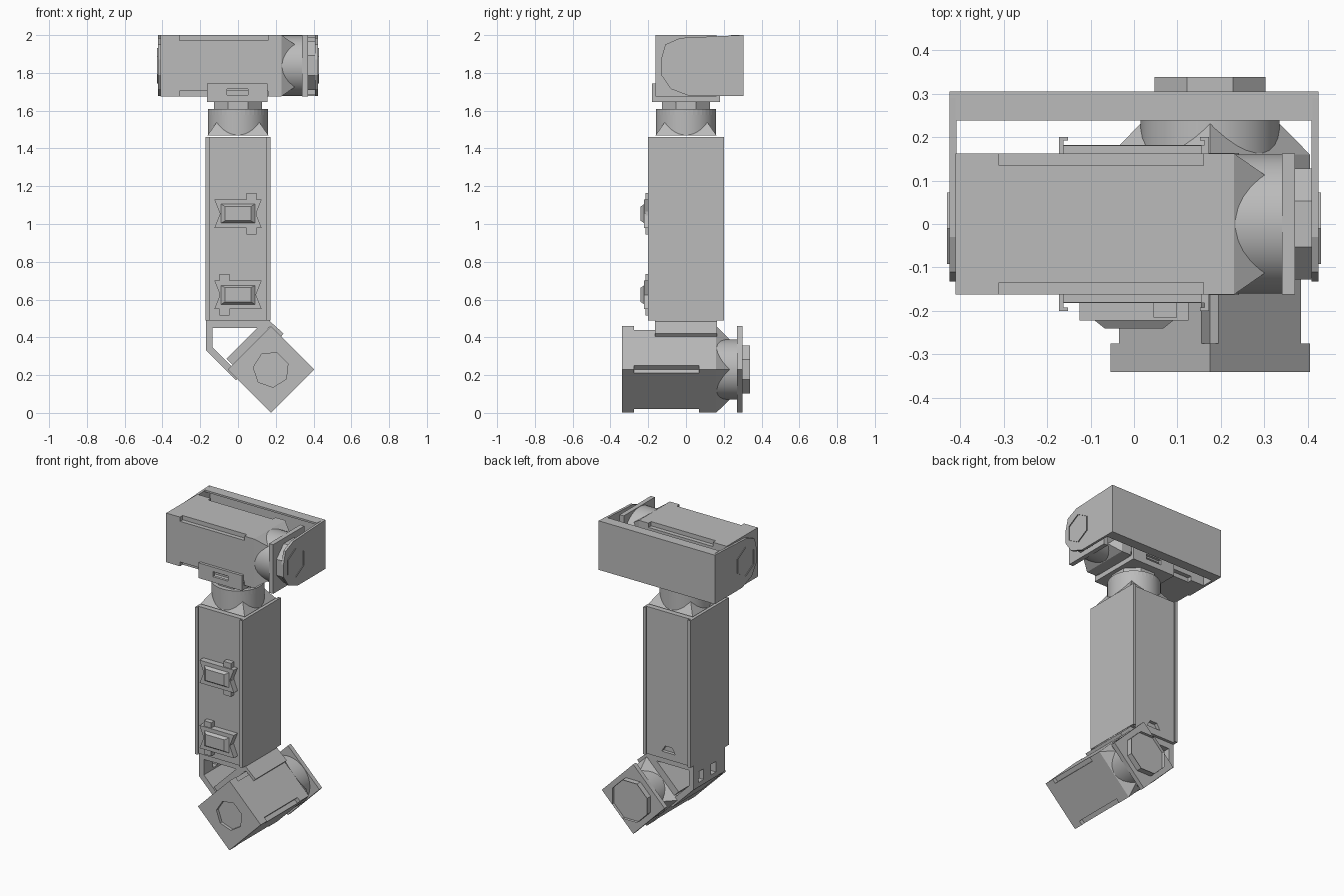
import bpy, bmesh, math
from mathutils import Matrix, Vector

if "Cube" in bpy.data.objects:
    bpy.data.objects.remove(bpy.data.objects["Cube"], do_unlink=True)

grey = bpy.data.materials.new("plain_grey")
grey.use_nodes = True
grey.diffuse_color = (0.5, 0.5, 0.5, 1)
grey.node_tree.nodes["Principled BSDF"].inputs["Base Color"].default_value = (0.5, 0.5, 0.5, 1)

ALONG_X = Matrix(((0, 0, 1, 0), (1, 0, 0, 0), (0, 1, 0, 0), (0, 0, 0, 1)))
ALONG_Y = Matrix(((0, 1, 0, 0), (0, 0, 1, 0), (1, 0, 0, 0), (0, 0, 0, 1)))
ALONG_Z = Matrix.Identity(4)


def prism(name, outline, z0, z1, matrix=ALONG_Z, taper=1, recess=0, smooth=False):
    """Extrude an outline along local z, with optional taper and sunk centre."""
    bm = bmesh.new()
    low = [bm.verts.new((x, y, z0)) for x, y in outline]
    high = [bm.verts.new((x * taper, y * taper, z1)) for x, y in outline]
    n = len(outline)
    bm.faces.new(low[::-1])
    cap = bm.faces.new(high)
    for i in range(n):
        j = (i + 1) % n
        bm.faces.new((low[i], low[j], high[j], high[i]))
    if recess:
        bmesh.ops.inset_individual(bm, faces=[cap], thickness=recess)
        down = bmesh.ops.extrude_discrete_faces(bm, faces=[cap])["faces"]
        bmesh.ops.translate(bm, verts=down[0].verts[:], vec=(0, 0, -0.02))
    bmesh.ops.recalc_face_normals(bm, faces=bm.faces)
    bm.transform(matrix)
    mesh = bpy.data.meshes.new(name)
    bm.to_mesh(mesh)
    bm.free()
    mesh.materials.append(grey)
    obj = bpy.data.objects.new(name, mesh)
    bpy.context.collection.objects.link(obj)
    if smooth:
        select(obj)
        bpy.ops.object.shade_smooth_by_angle(angle=math.radians(35))
    return obj


def select(obj):
    bpy.ops.object.select_all(action="DESELECT")
    obj.select_set(True)
    bpy.context.view_layer.objects.active = obj


def ring(radius, sides):
    return [(radius * math.cos((i + 0.5) * math.tau / sides),
             radius * math.sin((i + 0.5) * math.tau / sides)) for i in range(sides)]


def rect(x0, x1, y0, y1):
    return [(x0, y0), (x1, y0), (x1, y1), (x0, y1)]


def box(name, x0, x1, y0, y1, z0, z1):
    return prism(name, rect(x0, x1, y0, y1), z0, z1)


def cut(obj, cutter):
    mod = obj.modifiers.new("cut", "BOOLEAN")
    mod.operation = "DIFFERENCE"
    mod.solver = "EXACT"
    mod.object = cutter
    select(obj)
    bpy.ops.object.modifier_apply(modifier=mod.name)
    bpy.data.objects.remove(cutter, do_unlink=True)


def strip(name, a, b, thick, y0, y1):
    """Sheet running between two points of the xz plane."""
    d = Vector((b[0] - a[0], b[1] - a[1]))
    turn = Matrix.Translation((a[0], 0, a[1])) @ Matrix.Rotation(-math.atan2(d.y, d.x), 4, "Y")
    obj = box(name, 0, d.length, y0, y1, -thick / 2, thick / 2)
    obj.data.transform(turn)
    return obj


H = 0.162   # half width of an actuator


def drive_head(name, matrix, square):
    """Round neck, flange and output disc in front of an actuator body."""
    prism(name + "_shoulder", rect(-H, H, -H, H), 0, 0.07, matrix, taper=0.7)
    prism(name + "_neck", ring(0.16, 40), 0, 0.11, matrix, smooth=True)
    flange = rect(-H, H, -H, H) if square else ring(0.16, 40)
    prism(name + "_flange", flange, 0.11, 0.14, matrix)
    prism(name + "_output_disc", ring(0.138, 8), 0.14, 0.178, matrix, recess=0.06)


def actuator(name, matrix, length, rear, front):
    """Square body with notched long edges."""
    square, k = rect(-H, H, -H, H), H - 0.028
    notched = [(-k, -H), (k, -H), (k, -k), (H, -k), (H, k), (k, k),
               (k, H), (-k, H), (-k, k), (-H, k), (-H, -k), (-k, -k)]
    tail = prism(name + "_rear_cap", square, -length, rear - length, matrix)
    cut(tail, prism("cutter", ring(0.095, 7), -length - 0.1, 0.02 - length, matrix))
    prism(name + "_body", notched, rear - length, -front, matrix)
    prism(name + "_front_cap", square, -front, 0, matrix)
    drive_head(name, matrix, True)


# Lower actuator, turned onto its edge
lower = Matrix.Translation((0.175, 0.16, 0.23)) @ ALONG_Y @ Matrix.Rotation(math.pi / 4, 4, "Z")
actuator("lower_actuator", lower, 0.5, 0.065, 0.09)

# Upper actuator, lying across the top
upper = Matrix.Translation((0.23, 0, 1.838)) @ ALONG_X
actuator("upper_actuator", upper, 0.64, 0.1, 0.07)

# Elbow bracket under the column
box("elbow_top_plate", -0.17, 0.17, -0.163, 0.163, 0.45, 0.5)
wall = box("elbow_side_wall", -0.17, -0.135, -0.163, 0.163, 0.33, 0.45)
for y in (-0.07, 0.06):
    cut(wall, box("cutter", -0.3, 0, y, y + 0.05, 0.36, 0.43))
strip("elbow_lower_wall", (-0.155, 0.342), (0.002, 0.185), 0.036, -0.163, 0.163)
strip("elbow_seat", (-0.045, 0.272), (0.145, 0.462), 0.045, -0.163, 0.163)
strip("elbow_right_lip", (0.152, 0.487), (0.235, 0.412), 0.02, -0.163, 0.163)

# Column: core between two lipped side channels
core = box("column_core", -0.162, 0.162, -0.182, 0.182, 0.49, 1.46)
cut(core, prism("cutter", [(-0.05, 0.535), (0.05, 0.535), (0.025, 0.575), (-0.025, 0.575)],
                -0.4, -0.16, Matrix.Rotation(math.pi / 2, 4, "X")
                @ Matrix.Diagonal((1, 1, 1, 1))))
for side, s in (("left", 1), ("right", -1)):
    channel = [(0.172, -0.2), (0.172, 0.2), (0.152, 0.2), (0.152, 0.192), (0.162, 0.192),
               (0.162, -0.192), (0.152, -0.192), (0.152, -0.2)]
    prism(side + "_column_channel", [(s * x, y) for x, y in channel], 0.49, 1.46)

# Clips on the column front
bow = [(-0.075, -0.125), (0, -0.095), (-0.075 * -1, -0.125),
       (0.075, 0.125), (0, 0.095), (-0.075, 0.125)]
for name, z, s in (("upper_clip", 1.055, 1), ("lower_clip", 0.625, -1)):
    prism(name + "_base", bow, -0.222, -0.18, Matrix.Translation((0, 0, z)) @ ALONG_Y)
    prism(name + "_ridge", rect(-0.05, 0.05, -0.09, 0.09), 0.222, 0.24,
          Matrix.Translation((0, 0, z)) @ Matrix.Diagonal((1, -1, 1, 1)) @ ALONG_Y, taper=0.75)
    x = s * 0.072
    box(name + "_tab", x - 0.027, x + 0.027, -0.215, -0.18, z - 0.11, z + 0.11)

# Turning neck on top of the column
drive_head("column", Matrix.Translation((0, 0, 1.468)), False)

# Saddle carrying the upper actuator
box("saddle_plate", -0.163, 0.155, -0.18, 0.18, 1.645, 1.678)
for name, y in (("front", -0.171), ("back", 0.171)):
    tab = box(name + "_saddle_tab", -0.163, 0.155, y - 0.009, y + 0.009, 1.645, 1.745)
    cut(tab, box("cutter", -0.058, 0.052, y - 0.1, y + 0.1, 1.682, 1.715))

# Swinging yoke around the upper actuator
cheek = [(0.3, 1.677), (0.3, 2.0), (-0.03, 1.985), (-0.11, 1.95), (-0.132, 1.87),
         (-0.132, 1.79), (-0.08, 1.715), (0.02, 1.677)]
for side, x, s in (("left", 0.408, 1), ("right", -0.424, -1)):
    prism(side + "_yoke_cheek", cheek, x, x + 0.016, ALONG_X)
    face = Matrix.Translation((s * 0.42, -0.01, 1.838)) @ Matrix.Diagonal((s, 1, 1, 1)) @ ALONG_X
    cap = prism(side + "_yoke_cap", ring(0.095, 6), -0.012, 0.01, face, recess=0.03)
    if s < 0:
        cap.data.flip_normals()
box("yoke_back_plate", -0.424, 0.424, 0.29, 0.305, 1.677, 2.0)
for name, z in (("top", 1.988), ("bottom", 1.677)):
    box(name + "_yoke_lip", -0.41, 0.41, 0.238, 0.292, z, z + 0.012)
